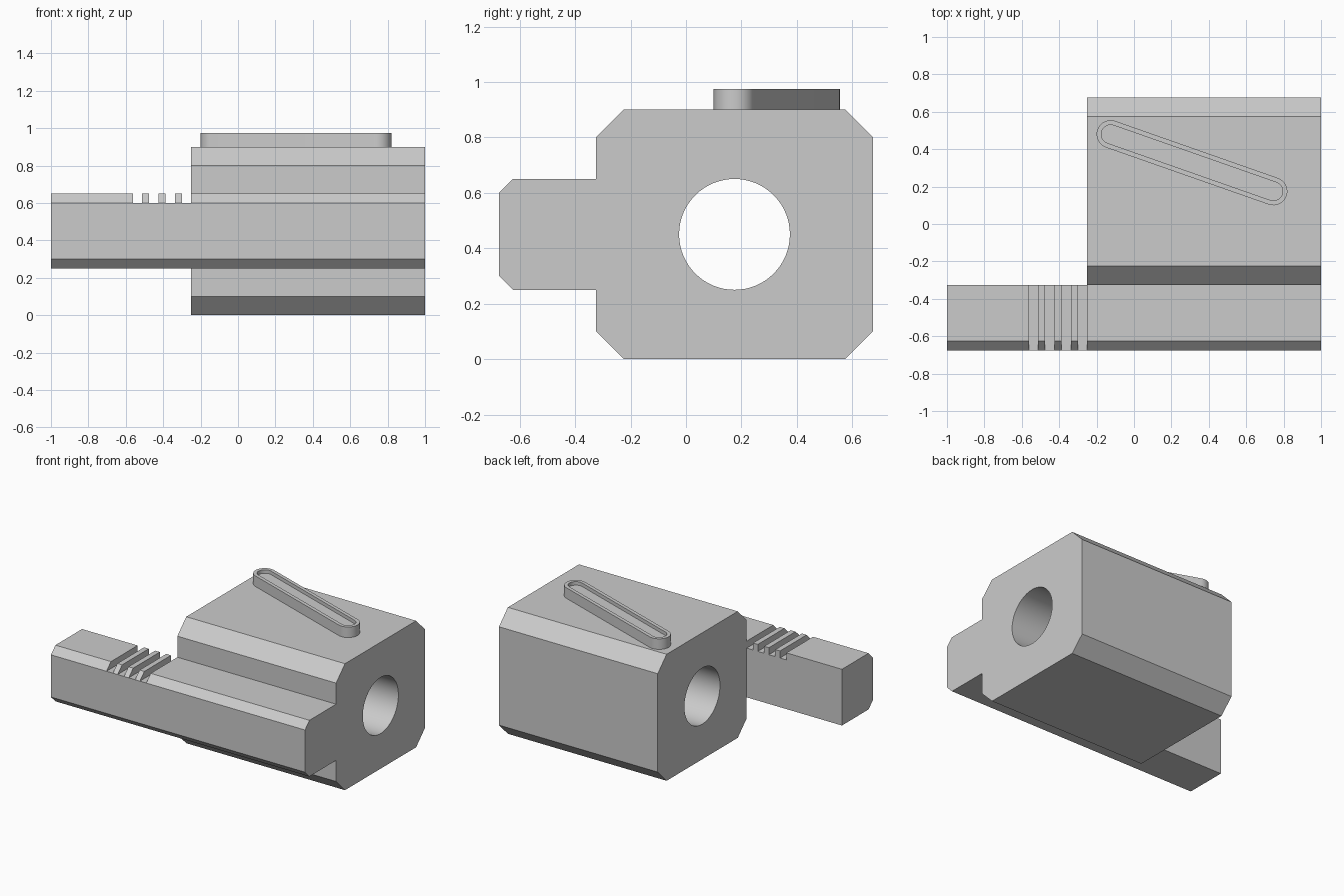
import bpy
import bmesh
from math import atan2, cos, sin, pi, radians
from mathutils import Matrix, Vector

cube = bpy.data.objects.get("Cube")
if cube:
    bpy.data.objects.remove(cube, do_unlink=True)

# One plain grey finish for everything
grey = bpy.data.materials.new("plain grey")
grey.use_nodes = True
GREY = (0.6, 0.6, 0.6, 1)
grey.diffuse_color = GREY
grey.node_tree.nodes["Principled BSDF"].inputs["Base Color"].default_value = GREY


def prism(name, outline, depth):
    """Extrude a closed outline of 3D points along the depth vector."""
    bm = bmesh.new()
    face = bm.faces.new([bm.verts.new(p) for p in outline])
    ext = bmesh.ops.extrude_face_region(bm, geom=[face])
    moved = [g for g in ext["geom"] if isinstance(g, bmesh.types.BMVert)]
    bmesh.ops.translate(bm, vec=depth, verts=moved)
    bmesh.ops.recalc_face_normals(bm, faces=bm.faces)
    mesh = bpy.data.meshes.new(name)
    bm.to_mesh(mesh)
    bm.free()
    mesh.materials.append(grey)
    obj = bpy.data.objects.new(name, mesh)
    bpy.context.collection.objects.link(obj)
    return obj


def box(name, lo, hi):
    (x0, y0, z0), (x1, y1, z1) = lo, hi
    base = [(x0, y0, z0), (x1, y0, z0), (x1, y1, z0), (x0, y1, z0)]
    return prism(name, base, (0, 0, z1 - z0))


def carve(target, cutters):
    """Subtract the cutters, bake the result and remove the helpers."""
    for c in cutters:
        c.hide_render = True
        mod = target.modifiers.new("cut", "BOOLEAN")
        mod.operation, mod.solver, mod.object = "DIFFERENCE", "EXACT", c
    bpy.context.view_layer.update()
    graph = bpy.context.evaluated_depsgraph_get()
    baked = bpy.data.meshes.new_from_object(target.evaluated_get(graph))
    target.modifiers.clear()
    target.data = baked
    for c in cutters:
        bpy.data.objects.remove(c, do_unlink=True)


def smooth(obj):
    bpy.ops.object.select_all(action="DESELECT")
    obj.select_set(True)
    bpy.context.view_layer.objects.active = obj
    bpy.ops.object.shade_smooth_by_angle(angle=radians(25))


# Housing with side rail: upper half of the end profile, mirrored about mid height
MID = 0.45
upper = [(-0.675, 0.6), (-0.625, 0.65), (-0.325, 0.65), (-0.325, 0.8),
         (-0.225, 0.9), (0.575, 0.9), (0.675, 0.8)]
profile = upper + [(y, 2 * MID - z) for y, z in reversed(upper)]
housing = prism("housing_with_rail", [(-1, y, z) for y, z in profile], (2, 0, 0))

# Cut away the block behind the free end of the rail
cutters = [box("rail_clearance", (-1.1, -0.3252, -0.1), (-0.25, 0.8, 1.1))]

# Round bore along the whole housing
ring = [2 * pi * i / 64 for i in range(64)]
cutters.append(prism("bore", [(-0.5, 0.175 + 0.2 * cos(a), MID + 0.2 * sin(a))
                              for a in ring], (2, 0, 0)))

# Four slots across the top of the rail
for i in range(4):
    x = -0.5625 + 0.0875 * i
    cutters.append(box("slot", (x, -0.8, 0.6), (x + 0.05, -0.3, 0.75)))
carve(housing, cutters)
smooth(housing)

# Slanted capsule-shaped tray on top
start, end = Vector((-0.125, 0.48)), Vector((0.745, 0.175))
angle = atan2(end.y - start.y, end.x - start.x)


def capsule(name, radius, z0, z1):
    pts = []
    for centre, turn in ((end, angle - pi / 2), (start, angle + pi / 2)):
        for i in range(17):
            a = turn + pi * i / 16
            pts.append((centre.x + radius * cos(a), centre.y + radius * sin(a), z0))
    return prism(name, pts, (0, 0, z1 - z0))


tray = capsule("slanted_tray", 0.075, 0.9, 0.975)
carve(tray, [capsule("tray_recess", 0.05, 0.95, 1.1)])
smooth(tray)
